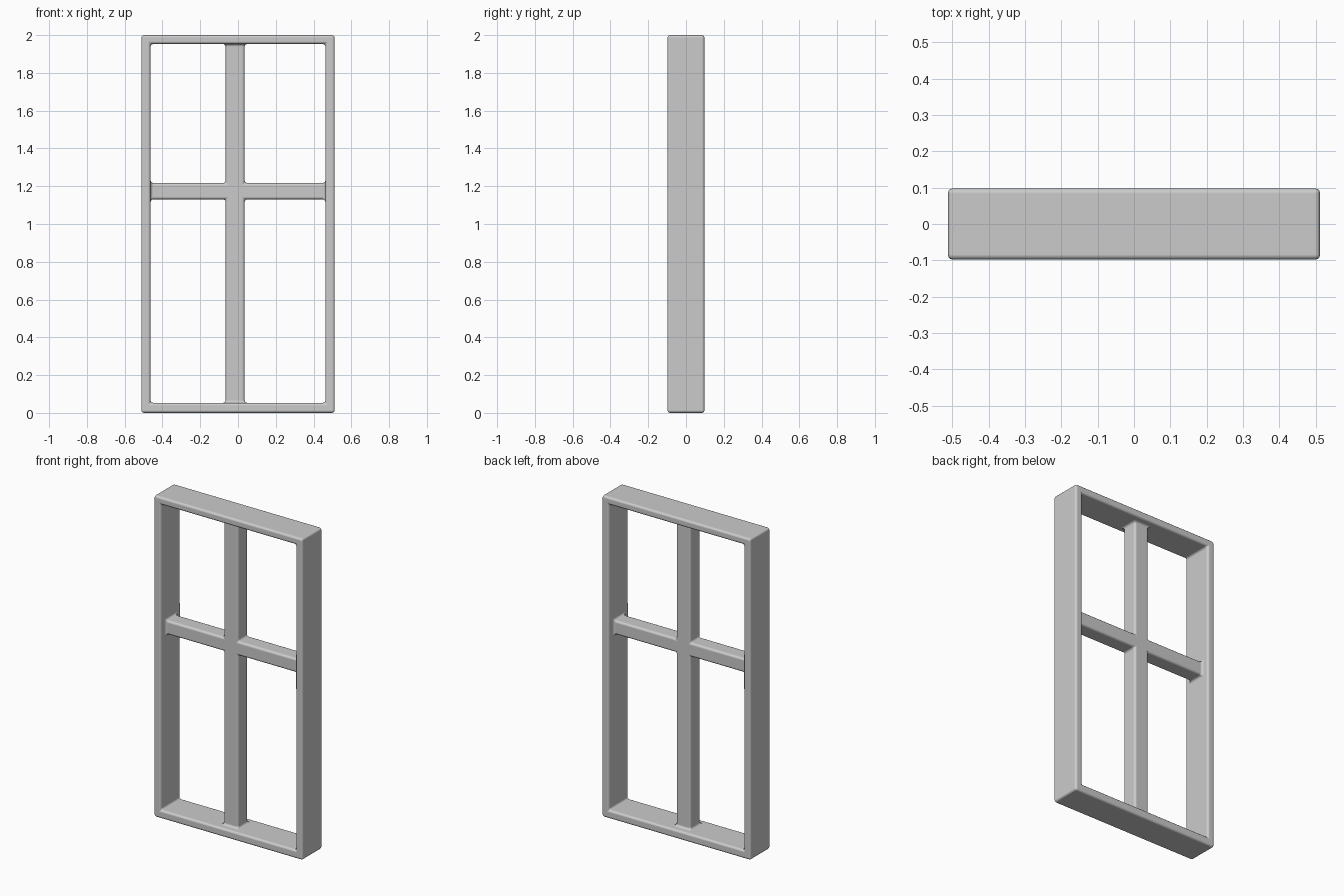
import bpy, bmesh

if "Cube" in bpy.data.objects:
    bpy.data.objects.remove(bpy.data.objects["Cube"])

# Grid lines that bound the frame rails and the crossing glazing bars
XS = [-0.512, -0.463, -0.065, 0.035, 0.463, 0.512]
YS = [-0.098, -0.05, 0.05, 0.098]
ZS = [0.0, 0.053, 1.13, 1.217, 1.953, 2.0]


def solid(i, j, k):
    """Outer rails fill the full depth; bars only the middle layer."""
    if not (0 <= i < 5 and 0 <= j < 3 and 0 <= k < 5):
        return False
    if i in (0, 4) or k in (0, 4):
        return True
    return j == 1 and (i == 2 or k == 2)


bm = bmesh.new()
cache = {}


def vert(idx):
    if idx not in cache:
        cache[idx] = bm.verts.new((XS[idx[0]], YS[idx[1]], ZS[idx[2]]))
    return cache[idx]


# Skin of the frame: one quad wherever solid meets empty
for i in range(5):
    for j in range(3):
        for k in range(5):
            if not solid(i, j, k):
                continue
            for axis in range(3):
                u, v = (axis + 1) % 3, (axis + 2) % 3
                for side in (0, 1):
                    n = [i, j, k]
                    n[axis] += 1 if side else -1
                    if solid(*n):
                        continue
                    quad = []
                    for du, dv in ((0, 0), (1, 0), (1, 1), (0, 1)):
                        c = [i, j, k]
                        c[axis] += side
                        c[u] += du
                        c[v] += dv
                        quad.append(vert(tuple(c)))
                    bm.faces.new(quad if side else quad[::-1])

bmesh.ops.recalc_face_normals(bm, faces=bm.faces[:])
mesh = bpy.data.meshes.new("window_frame")
bm.to_mesh(mesh)
bm.free()
frame = bpy.data.objects.new("window_frame", mesh)
bpy.context.collection.objects.link(frame)

# Rounded edges outside and small fillets where the bars join
bevel = frame.modifiers.new("rounded_edges", 'BEVEL')
bevel.width = 0.014
bevel.segments = 3
bevel.limit_method = 'ANGLE'
bevel.harden_normals = True

bpy.context.view_layer.objects.active = frame
frame.select_set(True)
bpy.ops.object.shade_smooth()
